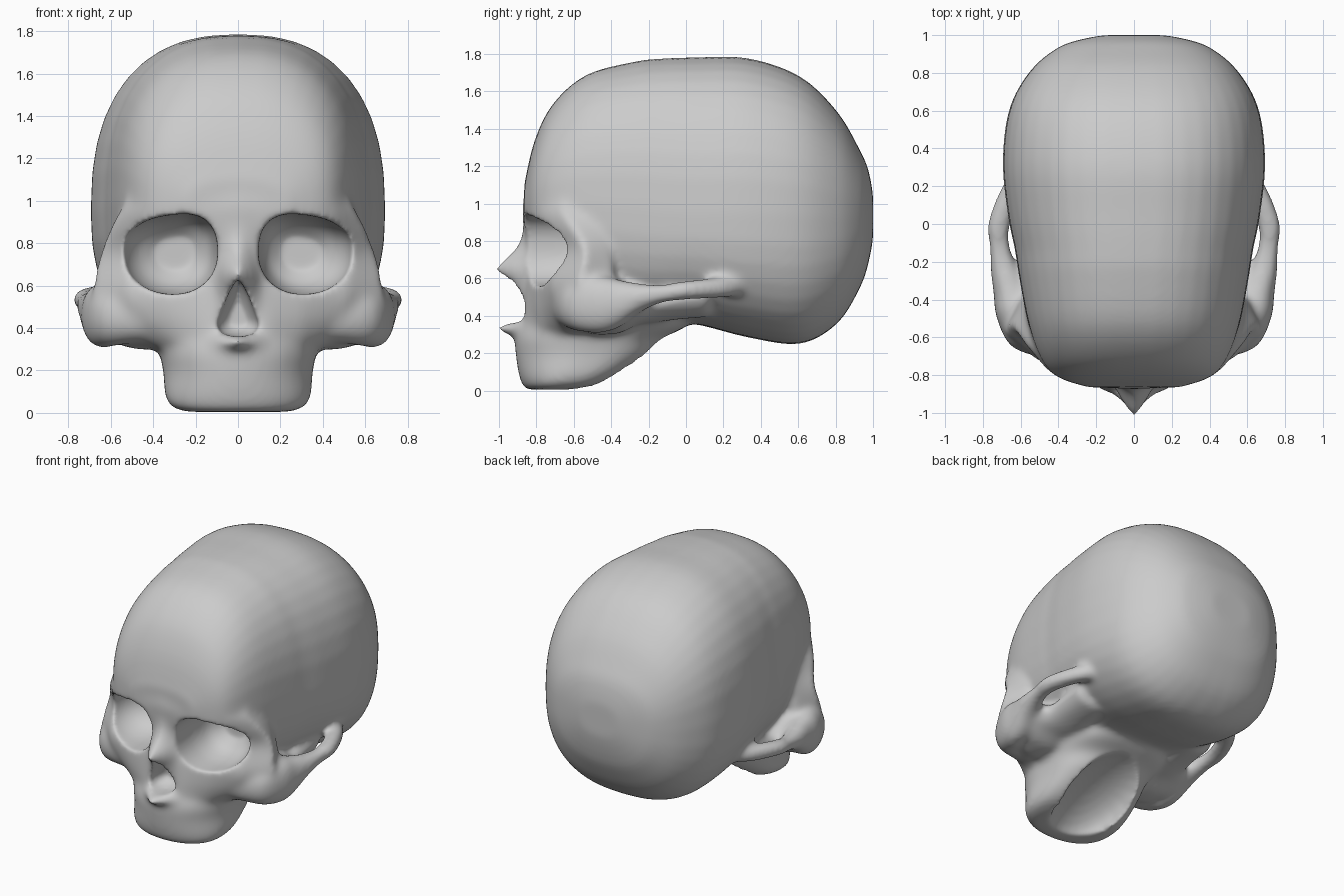
import bpy, bmesh, math
from mathutils import Vector, Matrix

if "Cube" in bpy.data.objects:
    bpy.data.objects.remove(bpy.data.objects["Cube"])

STEPS = 4


def catmull(a, b, c, d, t):
    return 0.5 * (2 * b + (c - a) * t + (2 * a - 5 * b + 4 * c - d) * t * t
                  + (3 * b - a - 3 * c + d) * t ** 3)


def loft(bm, rings):
    """Closed skin through rings, smoothly interpolated between them."""
    fine, last = [], len(rings) - 1
    for i in range(last):
        q = [rings[max(i - 1, 0)], rings[i], rings[i + 1], rings[min(i + 2, last)]]
        for s in range(STEPS):
            fine.append([catmull(*p, s / STEPS) for p in zip(*q)])
    fine.append(rings[-1])
    loops = [[bm.verts.new(p) for p in r] for r in fine]
    n = len(loops[0])
    for a, b in zip(loops, loops[1:]):
        for j in range(n):
            k = (j + 1) % n
            bm.faces.new((a[j], a[k], b[k], b[j]))
    bm.faces.new(loops[0])
    bm.faces.new(loops[-1])


def oval(n_up, n_down=None, count=40):
    """Unit superellipse, with its own roundness above and below."""
    pts = []
    for i in range(count):
        t = 2 * math.pi * i / count
        c, s = math.cos(t), math.sin(t)
        e = 2 / (n_up if s >= 0 else (n_down or n_up))
        pts.append((math.copysign(abs(c) ** e, c), math.copysign(abs(s) ** e, s)))
    return pts


def mirrored(half):
    return half + [(-x, v) for x, v in reversed(half) if x > 1e-6]


def make_object(name, bm):
    bmesh.ops.recalc_face_normals(bm, faces=bm.faces)
    me = bpy.data.meshes.new(name)
    bm.to_mesh(me)
    bm.free()
    ob = bpy.data.objects.new(name, me)
    bpy.context.collection.objects.link(ob)
    return ob


skull = bmesh.new()

# braincase: y, bottom z, top z, widest z, half width
case = [(1.0, .81, 1.05, .93, .16), (.975, .68, 1.18, .93, .29),
        (.93, .55, 1.285, .93, .41), (.81, .36, 1.49, .93, .55),
        (.61, .25, 1.68, .94, .66), (.33, .285, 1.778, .95, .695),
        (.05, .355, 1.782, .95, .668), (-.14, .36, 1.775, .96, .63), (-.27, .36, 1.76, .98, .61),
        (-.53, .42, 1.69, 1.0, .56), (-.71, .52, 1.535, 1.0, .495),
        (-.81, .70, 1.335, 1.0, .405), (-.865, .88, 1.10, 1.0, .24)]
loft(skull, [[Vector((w * u, y, m + v * ((t - m) if v > 0 else (m - b))))
              for u, v in oval(2.45, 2.55)] for y, b, t, m, w in case])

# face from brow to cheeks: half outlines (x, y) per height
face = {
    1.12: [(0, -.85), (.15, -.84), (.28, -.805), (.42, -.72), (.50, -.58), (.52, -.38)],
    .98: [(0, -.875), (.15, -.868), (.30, -.84), (.45, -.78), (.54, -.66), (.54, -.40)],
    .88: [(0, -.87), (.14, -.86), (.30, -.82), (.48, -.74), (.60, -.61), (.56, -.42)],
    .75: [(0, -.88), (.12, -.83), (.30, -.78), (.54, -.64), (.655, -.54), (.58, -.40)],
    .58: [(0, -.88), (.13, -.85), (.30, -.80), (.52, -.715), (.69, -.57), (.60, -.38)],
    .45: [(0, -.87), (.14, -.86), (.30, -.80), (.50, -.70), (.67, -.57), (.60, -.38)],
    .36: [(0, -.88), (.15, -.86), (.30, -.78), (.44, -.67), (.60, -.53), (.56, -.38)],
    .31: [(0, -.88), (.15, -.86), (.28, -.77), (.38, -.65), (.50, -.50), (.46, -.38)]}
loft(skull, [[Vector((x, y, z)) for x, y in mirrored(h)] for z, h in face.items()])

# upper jaw: z, front y, back y, half width
jaw = [(.005, -.855, -.56, .24), (.03, -.875, -.44, .315), (.09, -.895, -.32, .345),
       (.19, -.91, -.18, .352), (.28, -.915, -.12, .37), (.36, -.89, .02, .39),
       (.50, -.85, .05, .42)]
loft(skull, [[Vector((w * u, (f + b) / 2 + v * (b - f) / 2, z))
              for u, v in oval(2.8, 2.1)] for z, f, b, w in jaw])

# nasal bones: z, ridge y, half width
nose = [(.92, -.87, .08), (.82, -.885, .09), (.745, -.93, .10), (.655, -1.03, .12),
        (.575, -.96, .13), (.46, -.89, .15), (.36, -.875, .15)]
loft(skull, [[Vector((x, y, z)) for x, y in mirrored(
    [(0, r), (.45 * w, r * .6 - .84 * .4), (w, -.83), (w, -.65)])] for z, r, w in nose])

# small spine below the nose opening
spine = [(-.78, .19, .08), (-.88, .14, .055), (-.94, .07, .034), (-1.01, .018, .012)]
loft(skull, [[Vector((w * u, y, .33 + h * v)) for u, v in oval(2, count=16)]
             for y, w, h in spine])

# cheek arches: x, y, z, half thickness, half height
arch = [(.55, .30, .56, .05, .05), (.64, .19, .55, .058, .055),
        (.715, .0, .537, .06, .052), (.71, -.13, .518, .056, .05),
        (.685, -.25, .495, .075, .08), (.655, -.36, .465, .09, .13),
        (.64, -.46, .46, .095, .155), (.585, -.56, .455, .11, .14),
        (.46, -.60, .45, .11, .12), (.30, -.62, .43, .10, .10)]
# webs behind the cheeks: y, inner x, outer x, bottom z, top z
web = [(.12, .32, .58, .40, .60), (-.06, .32, .58, .385, .56), (-.18, .32, .60, .37, .53),
       (-.26, .32, .68, .36, .55), (-.36, .30, .69, .31, .60), (-.50, .30, .66, .30, .72)]
for side in (-1, 1):
    rings = []
    for i, (x, y, z, w, h) in enumerate(arch):
        a, b = arch[max(i - 1, 0)], arch[min(i + 1, len(arch) - 1)]
        tangent = Vector((b[0] - a[0], b[1] - a[1])).normalized()
        rings.append([Vector((side * (x - tangent.y * w * u), y + tangent.x * w * u, z + h * v))
                      for u, v in oval(2.2, count=20)])
    loft(skull, rings)
    loft(skull, [[Vector((side * ((i + o) / 2 + u * (o - i) / 2), y,
                          (b + t) / 2 + v * (t - b) / 2 + .03 * u * (v < 0)))
                  for u, v in oval(2.4, count=24)] for y, i, o, b, t in web])

skull = make_object("skull", skull)

# hollows: eye sockets, nose opening, palate
cut = bmesh.new()
for side in (-1, 1):
    depth = [(-1.1, 1, 0), (-.76, 1, 0), (-.62, .95, 0), (-.52, .77, .01), (-.45, .42, .02)]
    loft(cut, [[Vector((side * (.32 + .223 * s * u - k), y,
                        .755 + (.178 if v > 0 else .195) * s * v
                        - .03 * s * u * (1 if v > 0 else -.3) * abs(v)))
                for u, v in oval(2.5, 2.1)] for y, s, k in depth])
pear = mirrored([(0, .635), (.04, .57), (.078, .48), (.1, .42), (.085, .38), (.045, .365), (0, .36)])
loft(cut, [[Vector((x * s, y, .44 + (z - .44) * s)) for x, z in pear]
           for y, s in ((-1.1, 1), (-.86, 1), (-.79, .85), (-.74, .5))])
bmesh.ops.create_uvsphere(
    cut, u_segments=24, v_segments=14, radius=1,
    matrix=Matrix.Translation((0, -.37, .10)) @ Matrix.Rotation(math.radians(22), 4, 'X')
    @ Matrix.Diagonal((.24, .44, .13, 1)))
hollows = make_object("hollow_cutter", cut)
hollows.hide_render = True


def blend(ob, voxel, rounds):
    """Fuse the overlapping parts into one skin and soften it."""
    m = ob.modifiers.new("fuse", 'REMESH')
    m.mode = 'VOXEL'
    m.voxel_size = voxel
    m = ob.modifiers.new("soften", 'SMOOTH')
    m.factor = .5
    m.iterations = rounds


# fuse, carve, then soften the rims
blend(skull, .018, 10)
m = skull.modifiers.new("carve", 'BOOLEAN')
m.operation = 'DIFFERENCE'
m.solver = 'EXACT'
m.object = hollows
blend(skull, .013, 10)

# bake the result and drop the cutter
bpy.context.view_layer.update()
dg = bpy.context.evaluated_depsgraph_get()
baked = bpy.data.meshes.new_from_object(skull.evaluated_get(dg))
skull.modifiers.clear()
skull.data = baked
bpy.data.objects.remove(hollows)
baked.shade_smooth()
